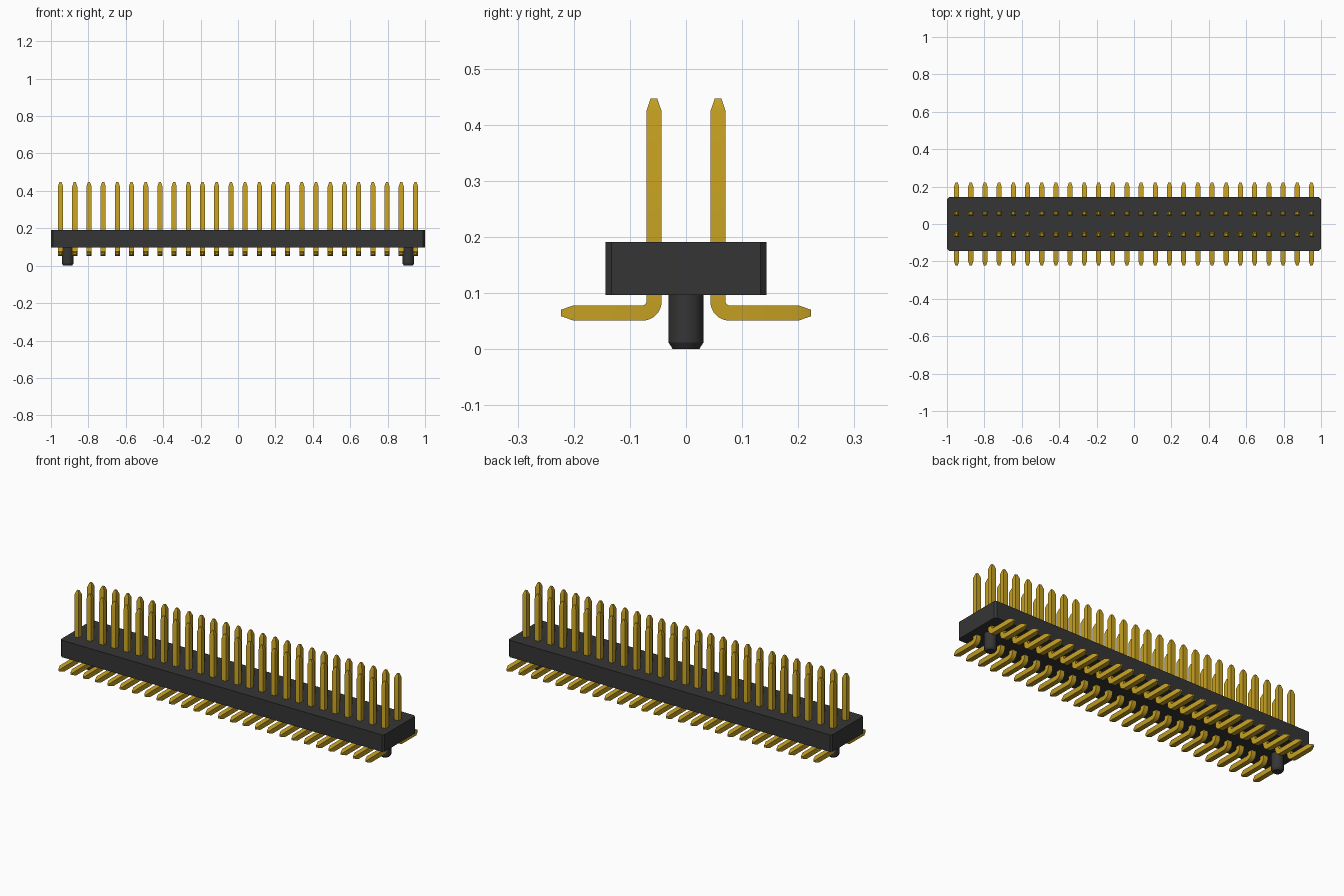
import bpy, bmesh, math
from mathutils import Vector

cube = bpy.data.objects.get("Cube")
if cube:
    bpy.data.objects.remove(cube, do_unlink=True)

PIN_COUNT, PITCH = 26, 0.0759
HALF = 0.0136          # half thickness of a square pin
TIP = 0.0058           # half thickness at the blunt tips
ROW_Y = 0.0571         # distance of each pin row from the centre line


def make_material(name, color, metallic=0.0, roughness=0.5):
    mat = bpy.data.materials.new(name)
    mat.use_nodes = True
    mat.diffuse_color = color
    bsdf = mat.node_tree.nodes["Principled BSDF"]
    bsdf.inputs["Base Color"].default_value = color
    bsdf.inputs["Roughness"].default_value = roughness
    return mat


black = make_material("black plastic", (0.036, 0.036, 0.036, 1))
gold = make_material("gold", (0.56, 0.35, 0.016, 1))


def add_object(name, bm, mat):
    bmesh.ops.recalc_face_normals(bm, faces=bm.faces)
    mesh = bpy.data.meshes.new(name)
    bm.to_mesh(mesh)
    bm.free()
    mesh.materials.append(mat)
    obj = bpy.data.objects.new(name, mesh)
    bpy.context.collection.objects.link(obj)
    return obj


def shade(obj):
    bpy.ops.object.select_all(action="DESELECT")
    obj.select_set(True)
    bpy.context.view_layer.objects.active = obj
    bpy.ops.object.shade_smooth_by_angle(angle=math.radians(30))


def loft(bm, rings):
    """Bridge equal rings of points and cap both ends."""
    loops = [[bm.verts.new(p) for p in ring] for ring in rings]
    for a, b in zip(loops, loops[1:]):
        for i in range(len(a)):
            j = (i + 1) % len(a)
            bm.faces.new((a[i], a[j], b[j], b[i]))
    bm.faces.new(loops[0])
    bm.faces.new(loops[-1])


# Housing: a block with chamfered upright corners
X, Y, C = 1.0, 0.1435, 0.0105
outline = [(X - C, -Y), (X, -Y + C), (X, Y - C), (X - C, Y),
           (-X + C, Y), (-X, Y - C), (-X, -Y + C), (-X + C, -Y)]
bm = bmesh.new()
loft(bm, [[(x, y, z) for x, y in outline] for z in (0.0965, 0.191)])
add_object("housing", bm, black)

# Locating pegs: round posts with a chamfered foot
for side, px in (("left", 0.911), ("right", -0.911)):
    bm = bmesh.new()
    rings = []
    for z, r in ((0.0, 0.0235), (0.0115, 0.031), (0.1, 0.031)):
        rings.append([(px + r * math.cos(a), r * math.sin(a), z)
                      for a in (math.tau * k / 32 for k in range(32))])
    loft(bm, rings)
    shade(add_object(side + "_locating_peg", bm, black))


def pin_rings(sign):
    """Square sections along a bent pin: centre, sideways normal, half size."""
    bend_y, bend_z, radius = 0.0776, 0.0849, 0.0205
    stations = [((ROW_Y, 0.447), 0, TIP), ((ROW_Y, 0.424), 0, HALF)]
    for k in range(9):
        a = math.pi / 2 * k / 8
        stations.append(((bend_y - radius * math.cos(a),
                          bend_z - radius * math.sin(a)), a, HALF))
    foot_z = bend_z - radius
    stations += [((0.200, foot_z), math.pi / 2, HALF),
                 ((0.223, foot_z), math.pi / 2, TIP)]
    rings = []
    for (y, z), a, h in stations:
        ny, nz = math.cos(a), math.sin(a)
        rings.append([Vector((sx * h, sign * (y + sn * h * ny), z + sn * h * nz))
                      for sx, sn in ((-1, -1), (1, -1), (1, 1), (-1, 1))])
    return rings


# Pin rows: one bent pin repeated along the housing, feet pointing outwards
for name, sign in (("front_pins", -1), ("back_pins", 1)):
    bm = bmesh.new()
    loft(bm, pin_rings(sign))
    row = add_object(name, bm, gold)
    row.location.x = -PITCH * (PIN_COUNT - 1) / 2
    shade(row)
    array = row.modifiers.new("repeat", "ARRAY")
    array.count = PIN_COUNT
    array.use_relative_offset = False
    array.use_constant_offset = True
    array.constant_offset_displace = (PITCH, 0, 0)
